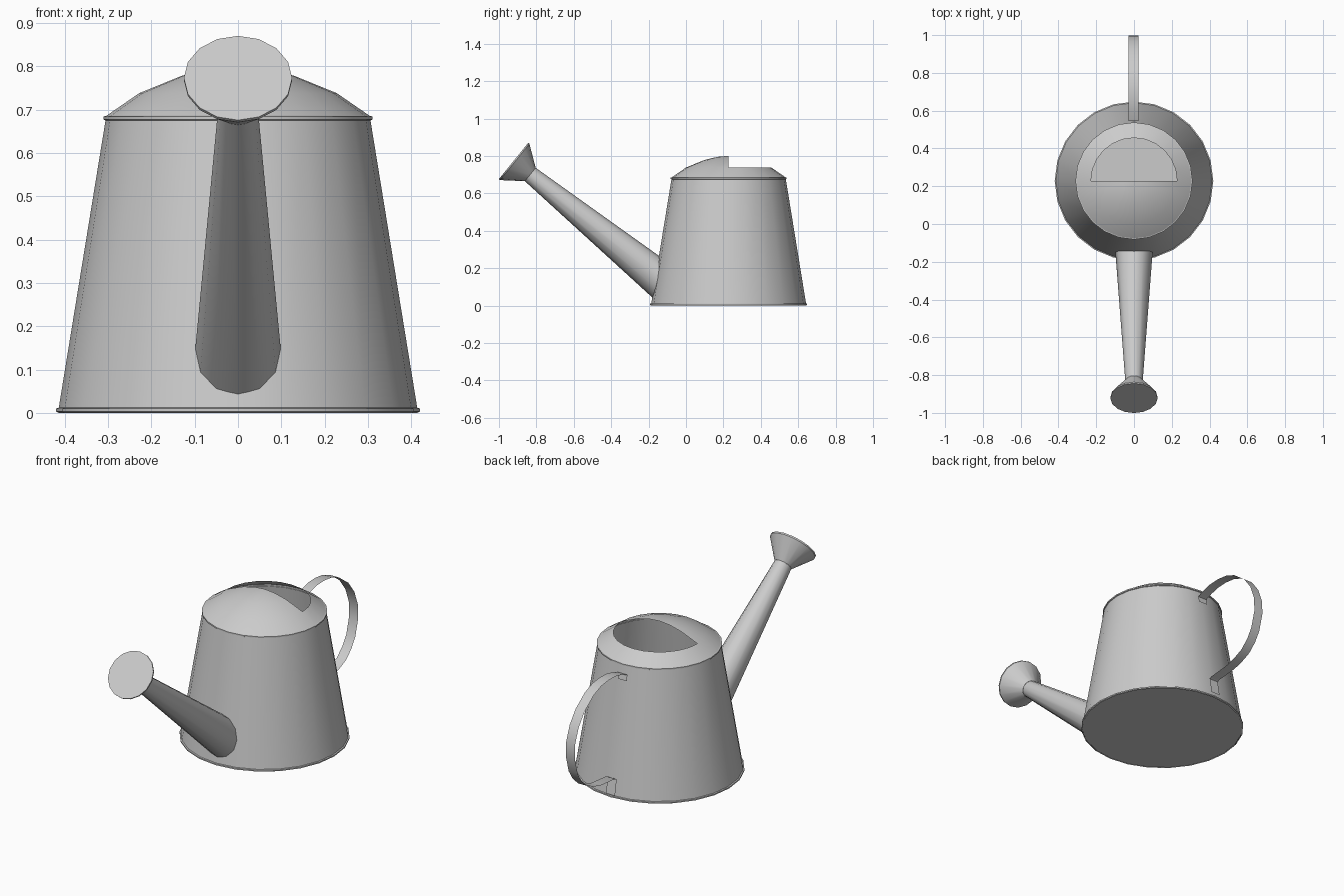
import bpy, bmesh, math
from mathutils import Vector

if "Cube" in bpy.data.objects:
    bpy.data.objects.remove(bpy.data.objects["Cube"])

SEG = 24
CY = 0.228            # y of the body axis
R0, R1, H = 0.415, 0.305, 0.68


def finish(bm, name, smooth=True):
    bmesh.ops.remove_doubles(bm, verts=bm.verts, dist=1e-5)
    mesh = bpy.data.meshes.new(name)
    bm.to_mesh(mesh)
    bm.free()
    obj = bpy.data.objects.new(name, mesh)
    bpy.context.collection.objects.link(obj)
    if smooth:
        bpy.ops.object.select_all(action='DESELECT')
        obj.select_set(True)
        bpy.context.view_layer.objects.active = obj
        bpy.ops.object.shade_smooth_by_angle(angle=math.radians(35))
    return obj


def bridge(bm, rings):
    """Join successive open rows of points with quads (triangles at a pole)."""
    rows = [[bm.verts.new(p) for p in ring] for ring in rings]
    for a, b in zip(rows, rows[1:]):
        for i in range(len(a) - 1):
            bm.faces.new((a[i], a[i + 1], b[i + 1], b[i]))
    bmesh.ops.remove_doubles(bm, verts=bm.verts, dist=1e-5)


def lathe(bm, profile, start=0.0, sweep=2 * math.pi, seg=SEG):
    """Revolve (radius, z) points round the body axis."""
    rings = []
    for r, z in profile:
        angles = [start + sweep * i / seg for i in range(seg + 1)]
        rings.append([(r * math.cos(a), CY + r * math.sin(a), z) for a in angles])
    bridge(bm, rings)


# Tapered body with closed floor and thin rolled rims
bm = bmesh.new()
lathe(bm, [(0, 0.004), (R0, 0.004), (R1, H)])
finish(bm, "body")
for name, r, z0, z1 in (("bottom_rim", R0 + 0.005, 0.0, 0.013),
                        ("top_rim", R1 + 0.005, 0.674, 0.687)):
    bm = bmesh.new()
    lathe(bm, [(r - 0.006, z0), (r, z0 + 0.003), (r, z1 - 0.003), (r - 0.01, z1)])
    finish(bm, name)

# Lid: full dome over the front half, low collar round the filling hole behind
bm = bmesh.new()
lathe(bm, [(R1, 0.685), (0.228, 0.738), (0.13, 0.778), (0.06, 0.795), (0, 0.80)],
      math.pi, math.pi, SEG // 2)
lathe(bm, [(R1, 0.685), (0.228, 0.738)], 0, math.pi, SEG // 2)
finish(bm, "lid")

# Spout and rose share one axis
foot = Vector((0, -0.17, 0.165))
face = Vector((0, -0.922, 0.773))
axis = (face - foot).normalized()
side = Vector((1, 0, 0))
up = side.cross(axis)
neck = face - axis * 0.115


def circle(centre, r, n):
    return [centre + (side * math.cos(a) + up * math.sin(a)) * r
            for a in (2 * math.pi * i / n for i in range(n + 1))]


def to_body(p, d):
    """Slide p back along d until it meets the conical wall."""
    p = p - d * ((p.y + 0.35) / d.y)
    for _ in range(400):
        wall = R0 + (R1 - R0) * p.z / H
        if math.hypot(p.x, p.y - CY) <= wall:
            break
        p = p - d * 0.002
    return p


# Tapered spout, its foot fitted to the body
N = 12
tip = circle(neck, 0.046, N)
base = []
for t, b in zip(tip, circle(foot, 0.097, N)):
    base.append(to_body(b, (t - b).normalized()))
bm = bmesh.new()
bridge(bm, [base, tip])
finish(bm, "spout")

# Flared sprinkler rose with a flat face
bm = bmesh.new()
bridge(bm, [circle(neck, 0.046, 16), circle(face - axis * 0.008, 0.125, 16),
            circle(face, 0.125, 16), circle(face, 0, 16)])
finish(bm, "rose")

# Strap handle: a thin ribbon with tabs lying on the body wall
path = [(0.552, 0.605), (0.546, 0.637), (0.59, 0.654), (0.64, 0.667), (0.705, 0.67),
        (0.77, 0.662), (0.834, 0.637), (0.914, 0.578), (0.965, 0.51), (0.995, 0.43),
        (0.998, 0.353), (0.973, 0.262), (0.94, 0.21), (0.893, 0.166), (0.83, 0.138),
        (0.77, 0.123), (0.652, 0.112), (0.638, 0.105), (0.653, 0.02)]
bm = bmesh.new()
bridge(bm, [[(-0.03, y, z), (0.024, y, z)] for y, z in path])
finish(bm, "handle")
